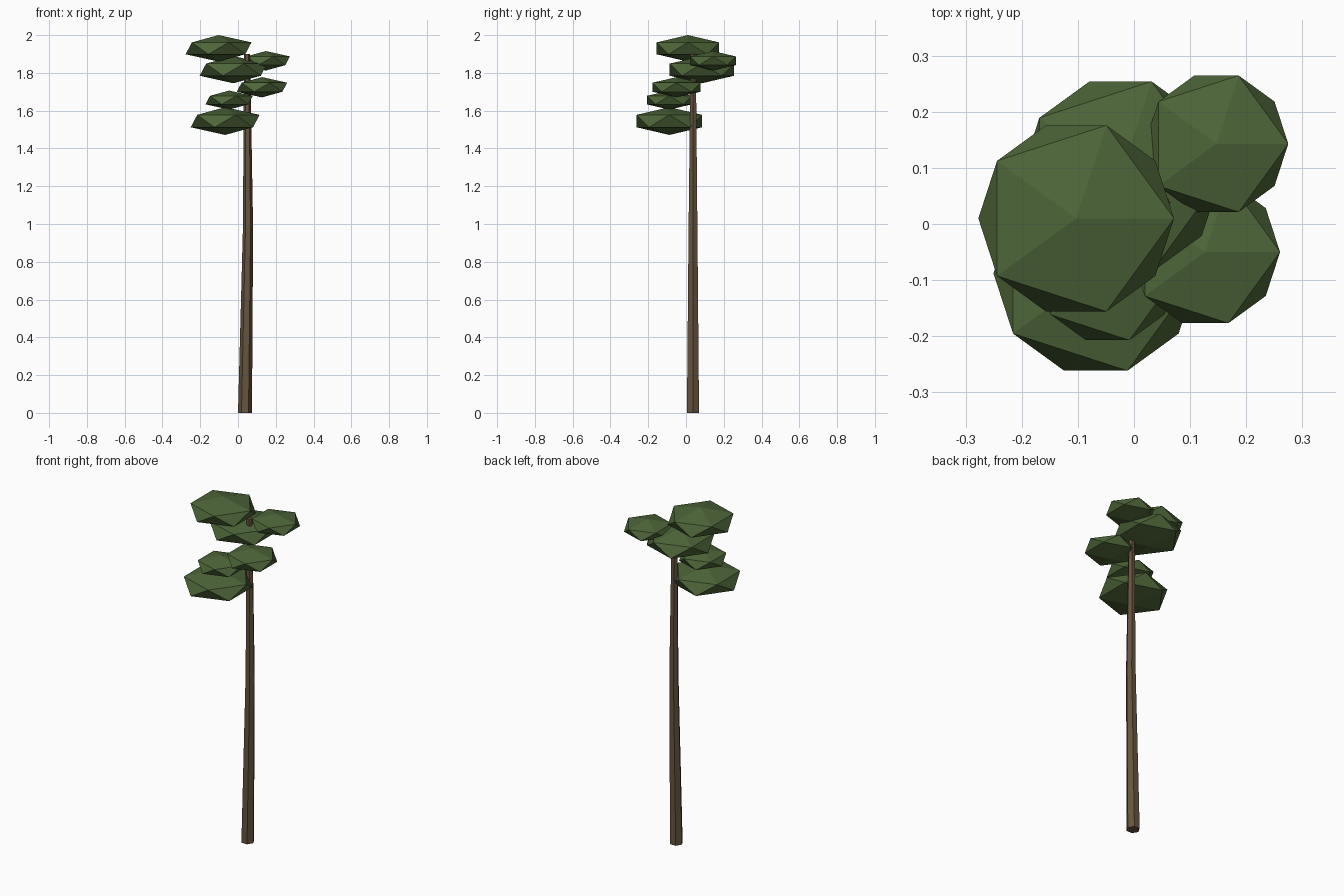
import bpy, bmesh
from math import cos, sin, pi
from mathutils import Vector

cube = bpy.data.objects.get("Cube")
if cube:
    bpy.data.objects.remove(cube, do_unlink=True)


def material(name, rgb):
    m = bpy.data.materials.new(name)
    m.use_nodes = True
    m.diffuse_color = (*rgb, 1)
    m.node_tree.nodes["Principled BSDF"].inputs["Base Color"].default_value = (*rgb, 1)
    return m


def add_object(name, bm, mat):
    bmesh.ops.recalc_face_normals(bm, faces=bm.faces)
    mesh = bpy.data.meshes.new(name)
    bm.to_mesh(mesh)
    bm.free()
    mesh.materials.append(mat)
    obj = bpy.data.objects.new(name, mesh)
    bpy.context.collection.objects.link(obj)
    return obj


bark = material("brown bark", (0.135, 0.088, 0.05))
leaf = material("dark green leaf", (0.075, 0.13, 0.04))

# Trunk: slightly bent six-sided taper, each ring is (centre, radius)
rings = [((0.037, 0.037, 0), 0.037),
         ((0.053, 0.037, 0.98), 0.027),
         ((0.048, 0.038, 1.9), 0.016)]
bm = bmesh.new()
loops = []
for centre, r in rings:
    loops.append([bm.verts.new(Vector(centre) + Vector((r * cos(i * pi / 3), r * sin(i * pi / 3), 0)))
                  for i in range(6)])
for low, high in zip(loops, loops[1:]):
    for i in range(6):
        j = (i + 1) % 6
        bm.faces.new((low[i], low[j], high[j], high[i]))
bm.faces.new(loops[0])
bm.faces.new(loops[-1])
add_object("trunk", bm, bark)

# Foliage: flattened icosahedra, (name, centre, radius)
FLATNESS = 0.36
clumps = [("crown_foliage", (-0.103, 0.01, 1.93), 0.195),
          ("back_left_foliage", (0.147, 0.143, 1.864), 0.143),
          ("back_foliage", (-0.024, 0.084, 1.817), 0.2),
          ("front_left_foliage", (0.127, -0.05, 1.724), 0.149),
          ("front_small_foliage", (-0.047, -0.088, 1.656), 0.14),
          ("lowest_foliage", (-0.068, -0.088, 1.545), 0.204)]
for name, centre, r in clumps:
    bm = bmesh.new()
    bmesh.ops.create_icosphere(bm, subdivisions=1, radius=r)
    bmesh.ops.scale(bm, verts=bm.verts, vec=(1, 1, FLATNESS))
    obj = add_object(name, bm, leaf)
    obj.location = centre
